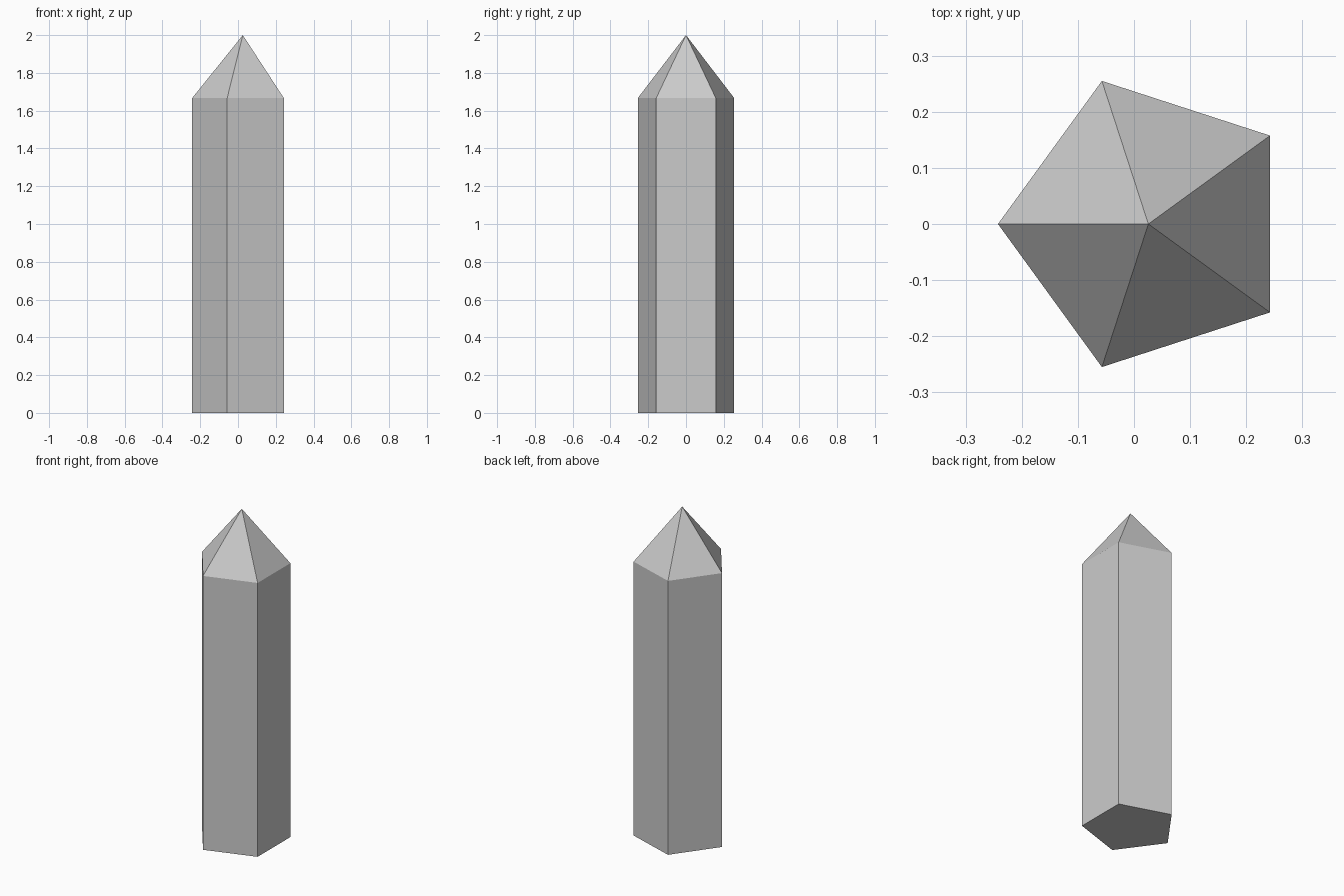
import bpy, bmesh
from math import cos, sin, pi

if "Cube" in bpy.data.objects:
    bpy.data.objects.remove(bpy.data.objects["Cube"])

SIDES, RADIUS = 5, 0.268
CENTRE_X = RADIUS * (1 - cos(pi / SIDES)) / 2   # centres the pentagon's bounds on x = 0
SHOULDER, TIP = 1.667, 2.0

bm = bmesh.new()


def ring(z):
    """Regular pentagon with one corner pointing to -x."""
    angles = [pi + 2 * pi * i / SIDES for i in range(SIDES)]
    return [bm.verts.new((CENTRE_X + RADIUS * cos(a), RADIUS * sin(a), z)) for a in angles]


# Straight prism shaft with a flat base, closed by a pointed tip
base, shoulder = ring(0), ring(SHOULDER)
tip = bm.verts.new((CENTRE_X, 0, TIP))
bm.faces.new(base[::-1])
for i in range(SIDES):
    j = (i + 1) % SIDES
    bm.faces.new((base[i], base[j], shoulder[j], shoulder[i]))
    bm.faces.new((shoulder[i], shoulder[j], tip))

mesh = bpy.data.meshes.new("crystal")
bm.to_mesh(mesh)
bm.free()
bpy.context.collection.objects.link(bpy.data.objects.new("crystal", mesh))
